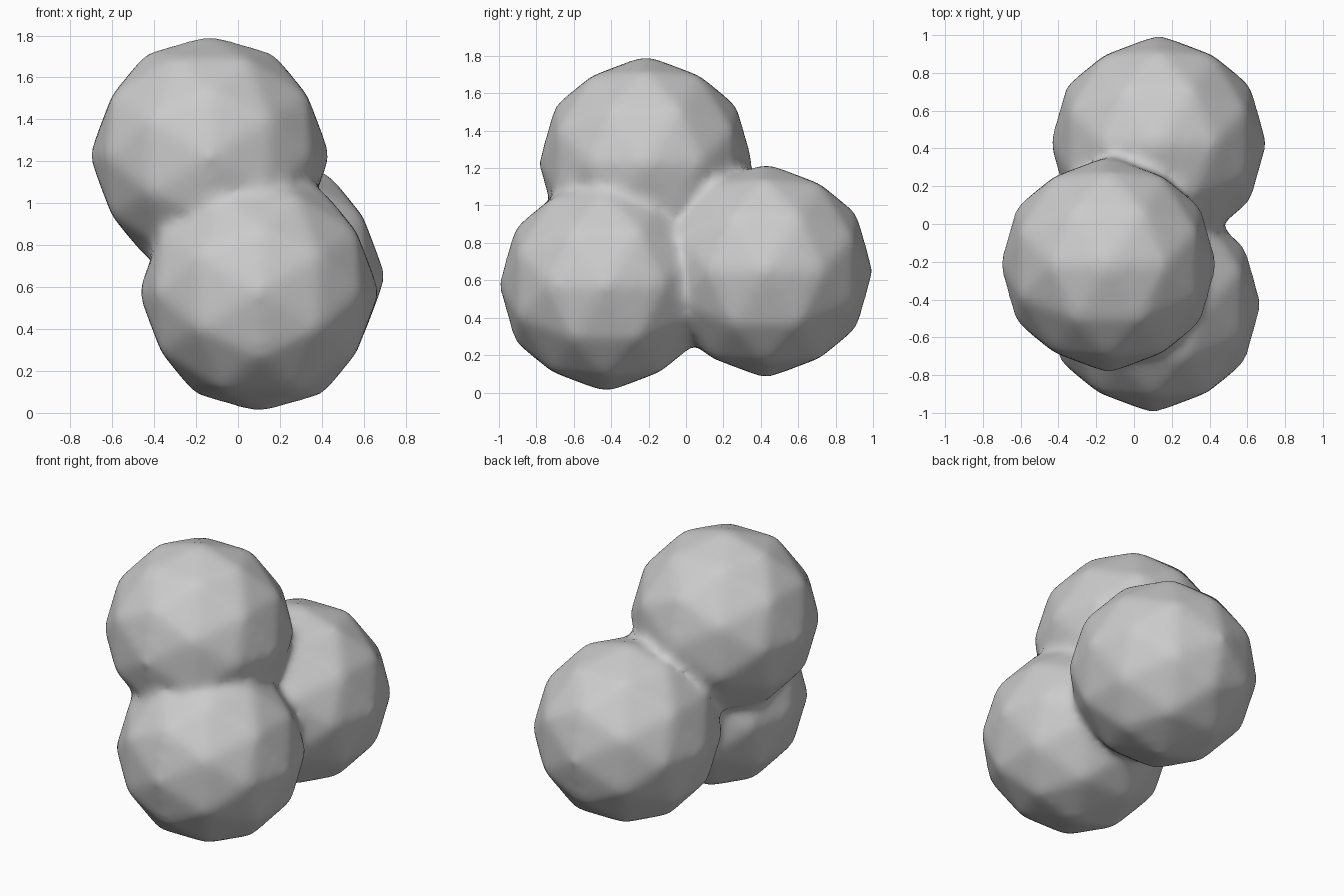
import bpy, bmesh, math
from mathutils import Matrix

if "Cube" in bpy.data.objects:
    bpy.data.objects.remove(bpy.data.objects["Cube"])

# Three overlapping faceted balls: front, back and top
R = 0.576
centres = [(0.10, -0.427, 0.576), (0.13, 0.427, 0.65), (-0.135, -0.215, 1.227)]
turn = Matrix.Rotation(math.radians(-31.717), 4, 'Y')

bm = bmesh.new()
for c in centres:
    bmesh.ops.create_icosphere(bm, subdivisions=2, radius=R,
                               matrix=Matrix.Translation(c) @ turn)
mesh = bpy.data.meshes.new("ball_cluster")
bm.to_mesh(mesh)
bm.free()
cluster = bpy.data.objects.new("ball_cluster", mesh)
bpy.context.collection.objects.link(cluster)

# Fuse the balls into one skin and soften the joints
remesh = cluster.modifiers.new("fuse", 'REMESH')
remesh.mode = 'VOXEL'
remesh.voxel_size = 0.03
remesh.use_smooth_shade = True
soft = cluster.modifiers.new("soften", 'SMOOTH')
soft.factor = 0.5
soft.iterations = 10
